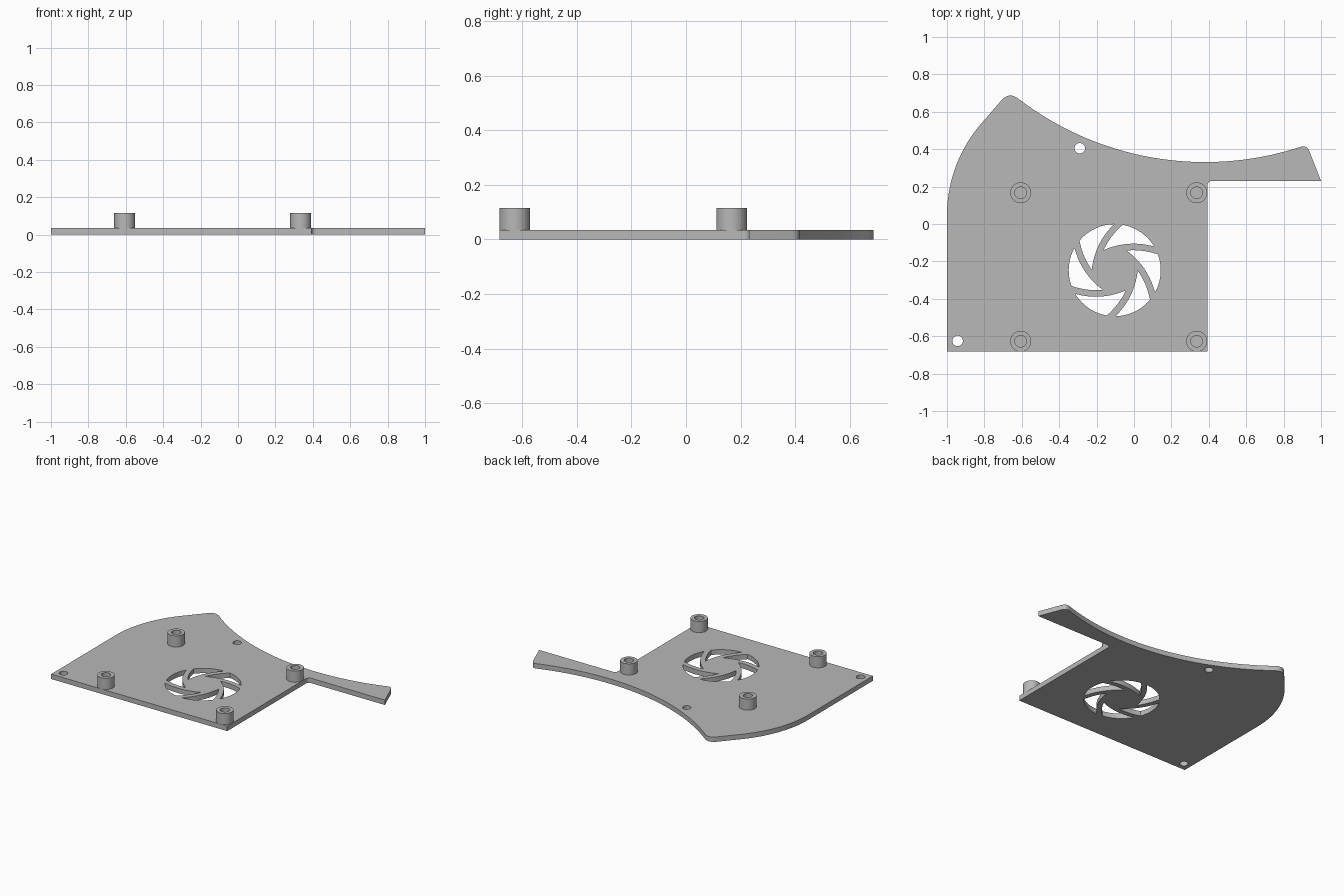
import bpy
import bmesh
from math import radians, cos, sin, tau, sqrt
from mathutils import Vector

if "Cube" in bpy.data.objects:
    bpy.data.objects.remove(bpy.data.objects["Cube"])

THICK = 0.035
TOP = 0.115

grey = bpy.data.materials.new("plain grey")
grey.use_nodes = True
COLOUR = (0.48, 0.48, 0.48, 1)
grey.diffuse_color = COLOUR
grey.node_tree.nodes["Principled BSDF"].inputs["Base Color"].default_value = COLOUR


def polar(centre, r, deg):
    return Vector((centre[0] + r * cos(radians(deg)), centre[1] + r * sin(radians(deg))))


def arc(centre, r, a, b, n):
    return [polar(centre, r, a + (b - a) * i / n) for i in range(n + 1)]


def rounded(a, corner, b, n=8):
    """Soft corner from a to b."""
    a, c, b = Vector(a), Vector(corner), Vector(b)
    return [a * (1 - t) ** 2 + c * 2 * t * (1 - t) + b * t * t
            for t in (i / n for i in range(n + 1))]


def bowed(a, b, sag, n=10):
    """Curve from a to b, bulging by sag to the right of travel."""
    d = (b - a).normalized()
    side = Vector((d.y, -d.x))
    return [a.lerp(b, i / n) + side * sag * 4 * (i / n) * (1 - i / n) for i in range(n + 1)]


def smooth(obj):
    obj.data.materials.clear()
    obj.data.materials.append(grey)
    bpy.ops.object.select_all(action='DESELECT')
    obj.select_set(True)
    bpy.context.view_layer.objects.active = obj
    bpy.ops.object.shade_smooth_by_angle(angle=radians(30))


# Plate outline, counter-clockwise from the front right corner
SWEEP, SWEEP_R = (0.38, 1.971), 1.64


def sweep_y(x):
    return SWEEP[1] - sqrt(SWEEP_R ** 2 - (x - SWEEP[0]) ** 2)


outline = [Vector((-1, -0.683)), Vector((0.393, -0.683))]
outline += rounded((0.393, 0.203), (0.393, 0.231), (0.421, 0.231))
outline += [Vector((1, 0.231))]
outline += rounded((0.938, 0.388), (0.924, 0.424), (0.89, sweep_y(0.89)))
xs = [0.89 + (-0.618 - 0.89) * i / 40 for i in range(1, 40)]
outline += [Vector((x, sweep_y(x))) for x in xs]
outline += rounded((-0.618, sweep_y(-0.618)), (-0.668, 0.709), (-0.71, 0.66))
outline += arc((-0.25, 0.046), 0.75, 141, 180, 20)

# Two screw holes and six swirled vent openings
loops = [outline]
for c in [(-0.29, 0.405), (-0.943, -0.625)]:
    loops.append(arc(c, 0.028, 0, 360, 32)[:-1])
VENT, VENT_R = (-0.103, -0.247), 0.246
for k in range(6):
    turn = 60 * k
    tip = polar(VENT, 0.123, 119 + turn)
    rim = arc(VENT, VENT_R, 31 + turn, 80 + turn, 14)
    inward = bowed(rim[-1], tip, 0.009)
    back = bowed(rim[0], tip, 0.024)[::-1]
    loops.append(rim + inward[1:] + back[1:-1])

# Plate: filled outline with thickness
curve = bpy.data.curves.new("plate_outline", 'CURVE')
curve.dimensions = '2D'
curve.fill_mode = 'BOTH'
curve.extrude = THICK / 2
for pts in loops:
    spline = curve.splines.new('POLY')
    spline.points.add(len(pts) - 1)
    for p, v in zip(spline.points, pts):
        p.co = (v.x, v.y, 0, 1)
    spline.use_cyclic_u = True
plate = bpy.data.objects.new("mounting_plate", curve)
bpy.context.collection.objects.link(plate)
bpy.ops.object.select_all(action='DESELECT')
plate.select_set(True)
bpy.context.view_layer.objects.active = plate
bpy.ops.object.convert(target='MESH')
plate = bpy.context.view_layer.objects.active
bm = bmesh.new()
bm.from_mesh(plate.data)
bmesh.ops.translate(bm, verts=bm.verts, vec=(0, 0, THICK / 2))
bmesh.ops.remove_doubles(bm, verts=bm.verts, dist=0.0002)
bmesh.ops.recalc_face_normals(bm, faces=bm.faces)
bm.to_mesh(plate.data)
bm.free()
smooth(plate)


# Standoffs: hollow posts turned from a rectangular section
def standoff(name, x, y):
    bm = bmesh.new()
    section = [(0.031, 0.02), (0.056, 0.02), (0.056, TOP), (0.031, TOP)]
    vs = [bm.verts.new((r, 0, z)) for r, z in section]
    es = [bm.edges.new((vs[i], vs[(i + 1) % 4])) for i in range(4)]
    bmesh.ops.spin(bm, geom=vs + es, cent=(0, 0, 0), axis=(0, 0, 1), angle=tau, steps=48)
    bmesh.ops.remove_doubles(bm, verts=bm.verts, dist=0.0002)
    bmesh.ops.recalc_face_normals(bm, faces=bm.faces)
    mesh = bpy.data.meshes.new(name)
    bm.to_mesh(mesh)
    bm.free()
    obj = bpy.data.objects.new(name, mesh)
    obj.location = (x, y, 0)
    bpy.context.collection.objects.link(obj)
    smooth(obj)


for side, x in (("right", -0.606), ("left", 0.335)):
    for end, y in (("front", -0.627), ("back", 0.167)):
        standoff(f"{end}_{side}_standoff", x, y)
